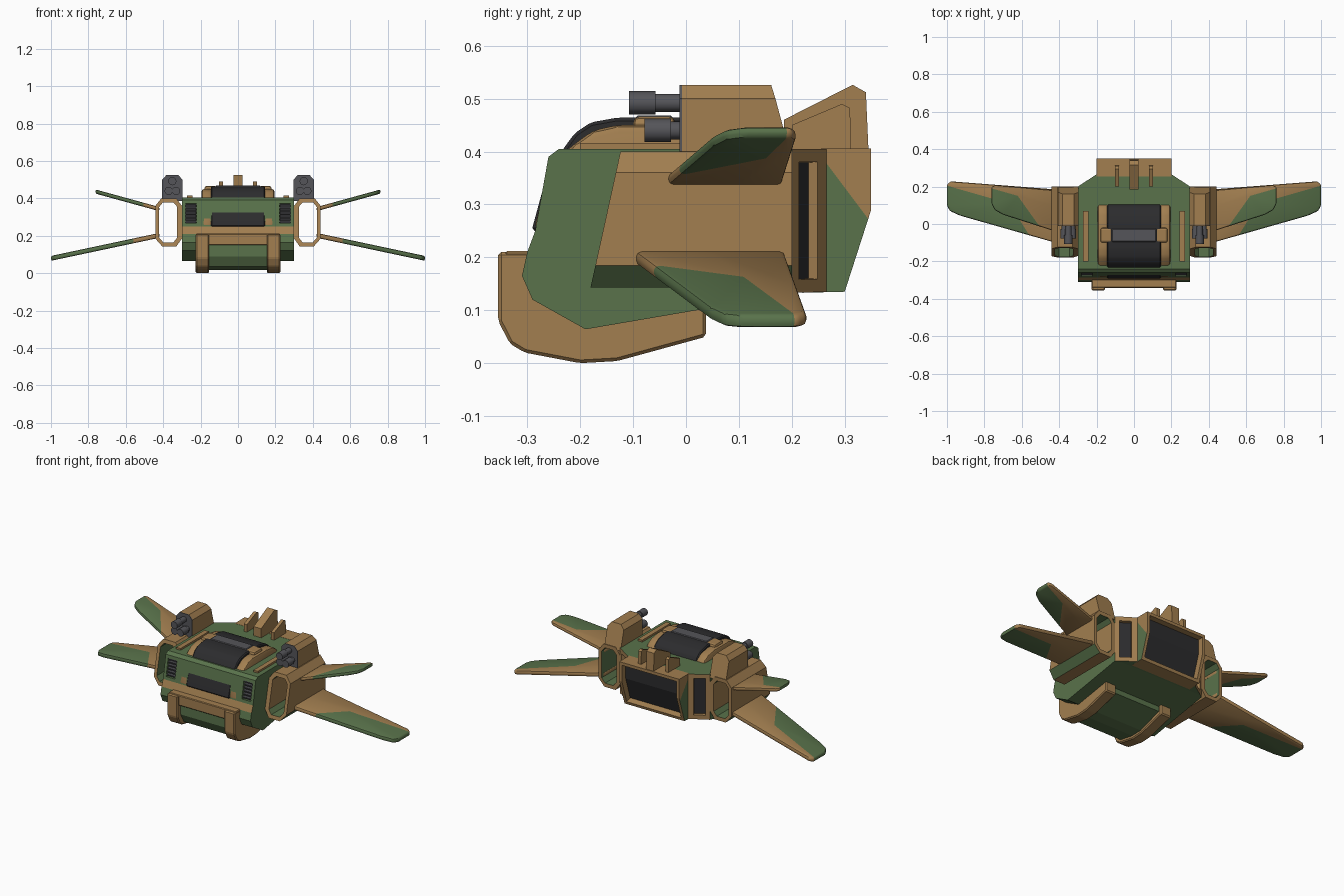
import bpy, bmesh, math
from mathutils import Vector, Matrix

if "Cube" in bpy.data.objects:
    bpy.data.objects.remove(bpy.data.objects["Cube"])


def material(name, rgb):
    m = bpy.data.materials.new(name)
    m.diffuse_color = (*rgb, 1)
    m.use_nodes = True
    m.node_tree.nodes["Principled BSDF"].inputs["Base Color"].default_value = m.diffuse_color
    return m


GREEN = material("green", (0.10, 0.17, 0.07))
BROWN = material("brown", (0.36, 0.21, 0.08))
DARK = material("dark", (0.025, 0.025, 0.027))
GREY = material("gunmetal", (0.09, 0.09, 0.10))


def finish(name, bm, mats, mirror=False, smooth=False):
    bmesh.ops.recalc_face_normals(bm, faces=bm.faces)
    me = bpy.data.meshes.new(name)
    bm.to_mesh(me)
    bm.free()
    for m in mats:
        me.materials.append(m)
    ob = bpy.data.objects.new(name, me)
    bpy.context.collection.objects.link(ob)
    if mirror:
        ob.modifiers.new("mirror", 'MIRROR')
    if smooth:
        bpy.ops.object.select_all(action='DESELECT')
        ob.select_set(True)
        bpy.context.view_layer.objects.active = ob
        bpy.ops.object.shade_smooth_by_angle(angle=math.radians(35))
    return ob


def prism_bm(pts, axis, lo, hi, bevel=0.0, seg=1):
    """Extrude a 2D profile along one axis."""
    place = {'x': lambda p, t: (t, p[0], p[1]),
             'y': lambda p, t: (p[0], t, p[1]),
             'z': lambda p, t: (p[0], p[1], t)}[axis]
    bm = bmesh.new()
    a = [bm.verts.new(place(p, lo)) for p in pts]
    b = [bm.verts.new(place(p, hi)) for p in pts]
    bm.faces.new(a)
    bm.faces.new(b)
    for i in range(len(pts)):
        j = (i + 1) % len(pts)
        bm.faces.new((a[i], a[j], b[j], b[i]))
    bmesh.ops.recalc_face_normals(bm, faces=bm.faces)
    if bevel:
        bmesh.ops.bevel(bm, geom=bm.edges[:], offset=bevel, segments=seg,
                        profile=0.5, affect='EDGES', clamp_overlap=True)
    return bm


def prism(name, pts, axis, lo, hi, mat, mirror=False, bevel=0.0, seg=1, smooth=False):
    return finish(name, prism_bm(pts, axis, lo, hi, bevel, seg), [mat], mirror, smooth)


def cut(bm, co, no, clear=False):
    bmesh.ops.bisect_plane(bm, geom=bm.verts[:] + bm.edges[:] + bm.faces[:], dist=1e-5,
                           plane_co=co, plane_no=no, clear_outer=clear)
    if clear:
        bmesh.ops.holes_fill(bm, edges=[e for e in bm.edges if e.is_boundary], sides=0)
    bmesh.ops.recalc_face_normals(bm, faces=bm.faces)


def paint(bm, test, index=1):
    for f in bm.faces:
        if test(f.calc_center_median(), f.normal):
            f.material_index = index


def recess(bm, test, width, depth, index):
    faces = [f for f in bm.faces if test(f.calc_center_median(), f.normal)]
    bmesh.ops.inset_region(bm, faces=faces, thickness=width, depth=0, use_even_offset=True)
    bmesh.ops.inset_region(bm, faces=faces, thickness=0.0005, depth=-depth, use_even_offset=True)
    for f in faces:
        f.material_index = index


def box(name, x, y, z, mat, **kw):
    return prism(name, [(x[0], y[0]), (x[1], y[0]), (x[1], y[1]), (x[0], y[1])],
                 'z', z[0], z[1], mat, **kw)


# Hull with front intake pockets and angled rear vents
bm = prism_bm([(-0.24, 0.405), (-0.26, 0.39), (-0.285, 0.25), (-0.30, 0.21), (-0.31, 0.165),
               (-0.29, 0.12), (-0.19, 0.064), (0.02, 0.10), (0.21, 0.133), (0.27, 0.135),
               (0.27, 0.405)], 'x', -0.30, 0.30)
for s in (1, -1):
    cut(bm, (s * 0.30, 0.20, 0), (s * 0.066, 0.1, 0), True)
for s in (1, -1):
    cut(bm, (s * 0.205, 0, 0), (1, 0, 0))
paint(bm, lambda c, n: n.y < -0.5 and 0.21 < c.z < 0.25)
paint(bm, lambda c, n: n.y > 0.5 and abs(n.x) > 0.3)
recess(bm, lambda c, n: n.y < -0.5 and 0.25 < c.z < 0.39 and abs(c.x) > 0.2, 0.018, 0.02, 2)
recess(bm, lambda c, n: n.y > 0.5 and abs(n.x) > 0.3 and abs(c.x) > 0.22, 0.025, 0.02, 2)
finish("hull", bm, [GREEN, BROWN, DARK])

# Intake slats
for i in range(6):
    z = 0.275 + i * 0.018
    y = -0.285 + (z - 0.25) * 0.18
    box(f"intake_slat_{i}", (0.222, 0.283), (y + 0.004, y + 0.025), (z, z + 0.006), GREY, mirror=True)

# Roof rails beside the canopy
box("roof_rail", (0.243, 0.272), (-0.20, 0.07), (0.40, 0.416), BROWN, mirror=True)

# Canopy glass, frame and hatch bridge
prism("canopy", [(-0.292, 0.25), (-0.262, 0.36), (-0.232, 0.405), (-0.21, 0.435), (-0.18, 0.455),
                 (-0.13, 0.464), (0.0, 0.464), (0.06, 0.45), (0.095, 0.425), (0.11, 0.39),
                 (-0.1, 0.24)], 'x', -0.145, 0.145, DARK, bevel=0.006, smooth=True)
prism("canopy_frame", [(-0.288, 0.25), (-0.257, 0.375), (-0.21, 0.415), (-0.175, 0.44), (-0.13, 0.45),
                       (0.0, 0.45), (0.06, 0.44), (0.095, 0.42), (0.11, 0.39), (-0.1, 0.24)],
      'x', 0.135, 0.195, BROWN, mirror=True, bevel=0.014, seg=2, smooth=True)
box("canopy_clamp", (0.115, 0.18), (-0.10, -0.02), (0.42, 0.466), BROWN, mirror=True, bevel=0.012, seg=2)
box("canopy_bridge", (-0.12, 0.12), (-0.095, -0.025), (0.44, 0.468), GREY, bevel=0.004)

# Chin: green belly between two brown skids, joined by a bumper
prism("chin_belly", [(-0.325, 0.20), (-0.325, 0.09), (-0.295, 0.035), (-0.20, 0.018), (-0.13, 0.02),
                     (0.02, 0.07), (0.02, 0.11), (-0.15, 0.20)], 'x', -0.16, 0.16, GREEN)
prism("chin_skid", [(-0.355, 0.21), (-0.355, 0.08), (-0.333, 0.037), (-0.305, 0.02), (-0.20, 0.0),
                    (-0.13, 0.004), (0.038, 0.05), (0.038, 0.11), (-0.2, 0.21)],
      'x', 0.155, 0.226, BROWN, mirror=True, bevel=0.006)
box("chin_bumper", (-0.225, 0.225), (-0.342, -0.27), (0.15, 0.212), BROWN, bevel=0.004)

# Rear exhaust block with a sunken panel
bm = prism_bm([(0.255, 0.406), (0.35, 0.406), (0.35, 0.29), (0.30, 0.135), (0.22, 0.133)],
              'x', -0.20, 0.20)
cut(bm, (0, 0.26, 0.385), (0, 0.12, 0.09))
paint(bm, lambda c, n: abs(n.x) > 0.9 and 0.12 * (c.y - 0.26) + 0.09 * (c.z - 0.385) < 0)
recess(bm, lambda c, n: n.y > 0.8, 0.018, 0.035, 2)
finish("exhaust_block", bm, [BROWN, GREEN, DARK])

# Dorsal fins
prism("centre_fin", [(0.185, 0.40), (0.185, 0.46), (0.315, 0.526), (0.34, 0.512), (0.345, 0.40)],
      'x', -0.025, 0.025, BROWN)
prism("side_fin", [(0.20, 0.40), (0.20, 0.45), (0.295, 0.49), (0.31, 0.482), (0.312, 0.40)],
      'x', 0.081, 0.101, BROWN, mirror=True)

# Open octagonal side ducts with a raked mouth
outer = [(0.30, 0.36), (0.33, 0.40), (0.41, 0.40), (0.442, 0.36),
         (0.442, 0.185), (0.405, 0.143), (0.33, 0.143), (0.30, 0.185)]
inner = [(0.325, 0.355), (0.345, 0.378), (0.402, 0.378), (0.423, 0.352),
         (0.423, 0.192), (0.40, 0.165), (0.345, 0.165), (0.325, 0.19)]
bm = bmesh.new()
rings = []
for pts, back in ((outer, False), (outer, True), (inner, True), (inner, False)):
    rings.append([bm.verts.new((x, 0.20 if back else -0.18 + (z - 0.145) * 0.22, z)) for x, z in pts])
for k in range(4):
    a, b = rings[k], rings[(k + 1) % 4]
    for i in range(8):
        j = (i + 1) % 8
        bm.faces.new((a[i], a[j], b[j], b[i]))
cut(bm, (0, -0.04, 0), (0, 1, 0))
paint(bm, lambda c, n: 0.325 < c.x < 0.425 and 0.16 < c.z < 0.38 and abs(n.y) < 0.3)
finish("side_duct", bm, [BROWN, GREEN], mirror=True)

# Gun housings, face plates and barrels
section = [(0.297, 0.385), (0.297, 0.50), (0.32, 0.526), (0.382, 0.526), (0.405, 0.50), (0.405, 0.385)]
bm = prism_bm(section, 'y', -0.008, 0.20)
for v in bm.verts:
    if v.co.y > 0.1:
        v.co.y = 0.20 - max(0, v.co.z - 0.40) * 0.31
finish("gun_housing", bm, [BROWN], mirror=True)
prism("gun_face_plate", section, 'y', -0.012, -0.007, GREY, mirror=True)


def barrel(name, x, z, y0, y1, r):
    bm = bmesh.new()
    m = Matrix.Translation((x, (y0 + y1) / 2, z)) @ Matrix.Rotation(math.pi / 2, 4, 'X')
    bmesh.ops.create_cone(bm, cap_ends=True, segments=12, radius1=r, radius2=r,
                          depth=abs(y1 - y0), matrix=m)
    finish(name, bm, [GREY], mirror=True, smooth=True)


for i, (x, z, tip) in enumerate(((0.351, 0.492, -0.108), (0.331, 0.44, -0.078), (0.371, 0.44, -0.078))):
    barrel(f"gun_barrel_{i}", x, z, 0.0, tip + 0.045, 0.017)
    barrel(f"gun_muzzle_{i}", x, z, tip + 0.05, tip, 0.022)


# Swept wings with camouflage split along two lines
def wing(name, outline, z0, slope, thick, lines):
    bm = prism_bm(outline, 'z', -thick, thick, 0.009, 2)
    planes = []
    for (x0, y0), (x1, y1) in lines:
        co, no = Vector((x0, y0, 0)), Vector((y0 - y1, x1 - x0, 0))
        planes.append((co, no))
        cut(bm, co, no)
    paint(bm, lambda c, n: any((c - co).dot(no) > 0 for co, no in planes))
    for v in bm.verts:
        v.co.z += z0 + slope * (v.co.x - 0.44)
    finish(name, bm, [GREEN, BROWN], mirror=True, smooth=True)


wing("lower_wing", [(0.42, -0.10), (0.93, 0.045), (0.985, 0.07), (1.0, 0.10), (1.0, 0.21),
                    (0.98, 0.228), (0.42, 0.185)], 0.198, -0.212, 0.013,
     [((0.56, -0.06), (0.66, 0.10)), ((0.6, 0.09), (1.0, 0.205))])
wing("upper_wing", [(0.42, -0.04), (0.70, 0.05), (0.745, 0.075), (0.762, 0.11), (0.762, 0.20),
                    (0.74, 0.208), (0.42, 0.18)], 0.348, 0.275, 0.011,
     [((0.50, -0.02), (0.60, 0.12)), ((0.55, 0.13), (0.76, 0.19))])
